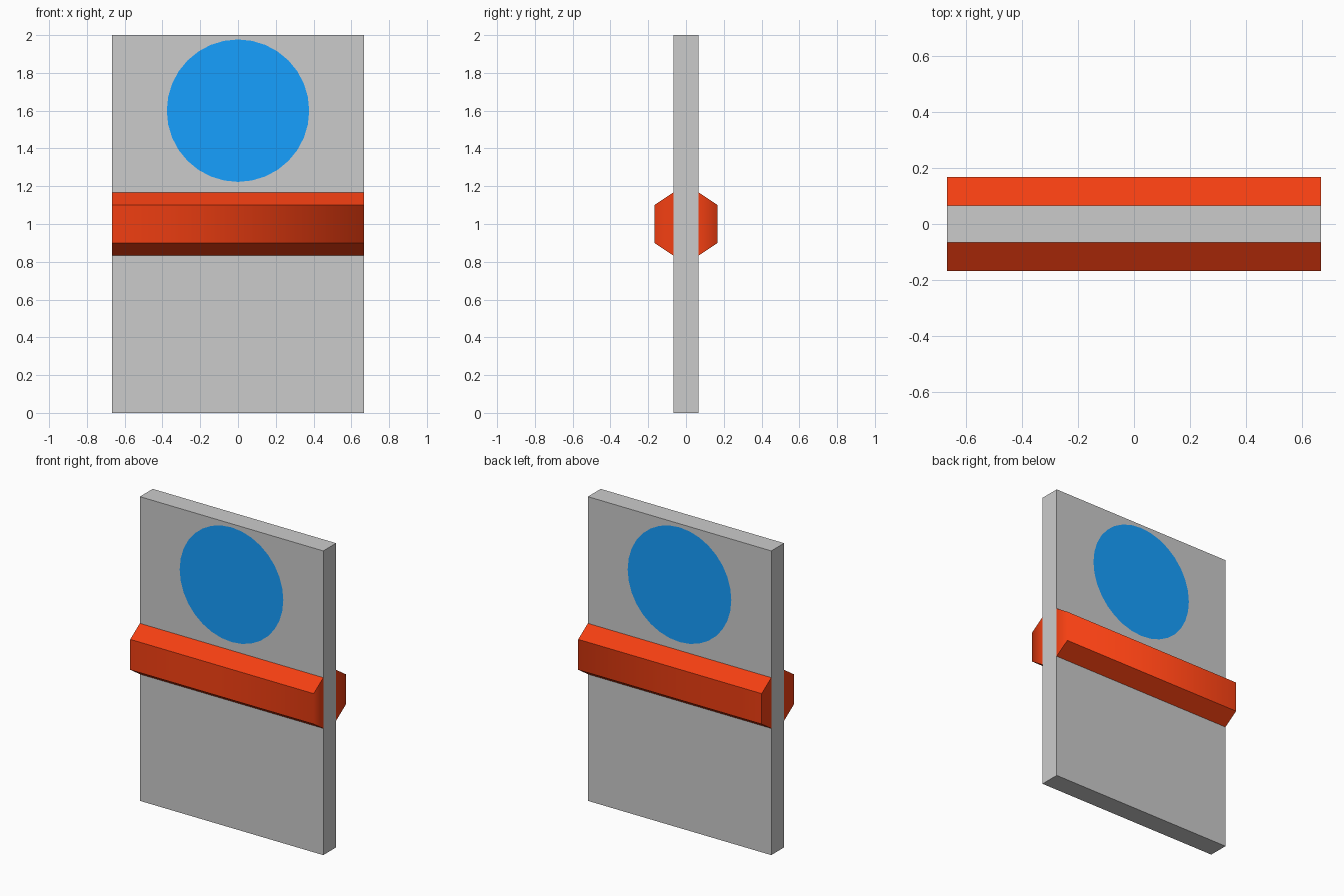
import bpy
import bmesh
from math import radians
from mathutils import Matrix

if "Cube" in bpy.data.objects:
    bpy.data.objects.remove(bpy.data.objects["Cube"])

HALF_W, HALF_T = 0.667, 0.0667


def material(name, rgb):
    mat = bpy.data.materials.new(name)
    mat.diffuse_color = (*rgb, 1)
    mat.use_nodes = True
    mat.node_tree.nodes["Principled BSDF"].inputs["Base Color"].default_value = mat.diffuse_color
    return mat


def add_object(name, bm, mat=None):
    mesh = bpy.data.meshes.new(name)
    bm.to_mesh(mesh)
    bm.free()
    if mat:
        mesh.materials.append(mat)
    obj = bpy.data.objects.new(name, mesh)
    bpy.context.collection.objects.link(obj)
    return obj


def push_bar(name, turn, mat):
    """Bevelled bar: a trapezoid profile (y, z) extruded along the door."""
    profile = [(-HALF_T, 0.833), (-0.167, 0.9), (-0.167, 1.1), (-HALF_T, 1.167)]
    bm = bmesh.new()
    end = bm.faces.new([bm.verts.new((-HALF_W, y, z)) for y, z in profile])
    ext = bmesh.ops.extrude_face_region(bm, geom=[end])["geom"]
    bmesh.ops.translate(bm, vec=(2 * HALF_W, 0, 0),
                        verts=[v for v in ext if isinstance(v, bmesh.types.BMVert)])
    if turn:  # mirror to the back of the door
        bmesh.ops.scale(bm, vec=(1, -1, 1), verts=bm.verts)
    bmesh.ops.recalc_face_normals(bm, faces=bm.faces)
    # All edges crisp except where the outer face rounds into the right end
    for f in bm.faces:
        f.smooth = True
    for e in bm.edges:
        e.smooth = all(v.co.x > 0 and abs(v.co.y) > 0.1 for v in e.verts)
    return add_object(name, bm, mat)


def window(name, turn, mat):
    """Flat round pane lying on one face of the door."""
    bm = bmesh.new()
    place = (Matrix.Rotation(turn, 4, 'Z') @ Matrix.Translation((0, -HALF_T - 0.001, 1.6))
             @ Matrix.Rotation(radians(90), 4, 'X'))
    bmesh.ops.create_circle(bm, cap_ends=True, segments=32, radius=0.377, matrix=place)
    return add_object(name, bm, mat)


blue = material("window_blue", (0.008, 0.35, 1.0))
orange = material("bar_orange", (0.9, 0.05, 0.006))

# Door slab
bm = bmesh.new()
bmesh.ops.create_cube(bm, size=1, matrix=Matrix.Translation((0, 0, 1))
                      @ Matrix.Diagonal((2 * HALF_W, 2 * HALF_T, 2, 1)))
add_object("door_panel", bm)

# Push bar and round window on each side
for side, turn in (("front", 0), ("back", radians(180))):
    push_bar(side + "_push_bar", turn, orange)
    window(side + "_window", turn, blue)
